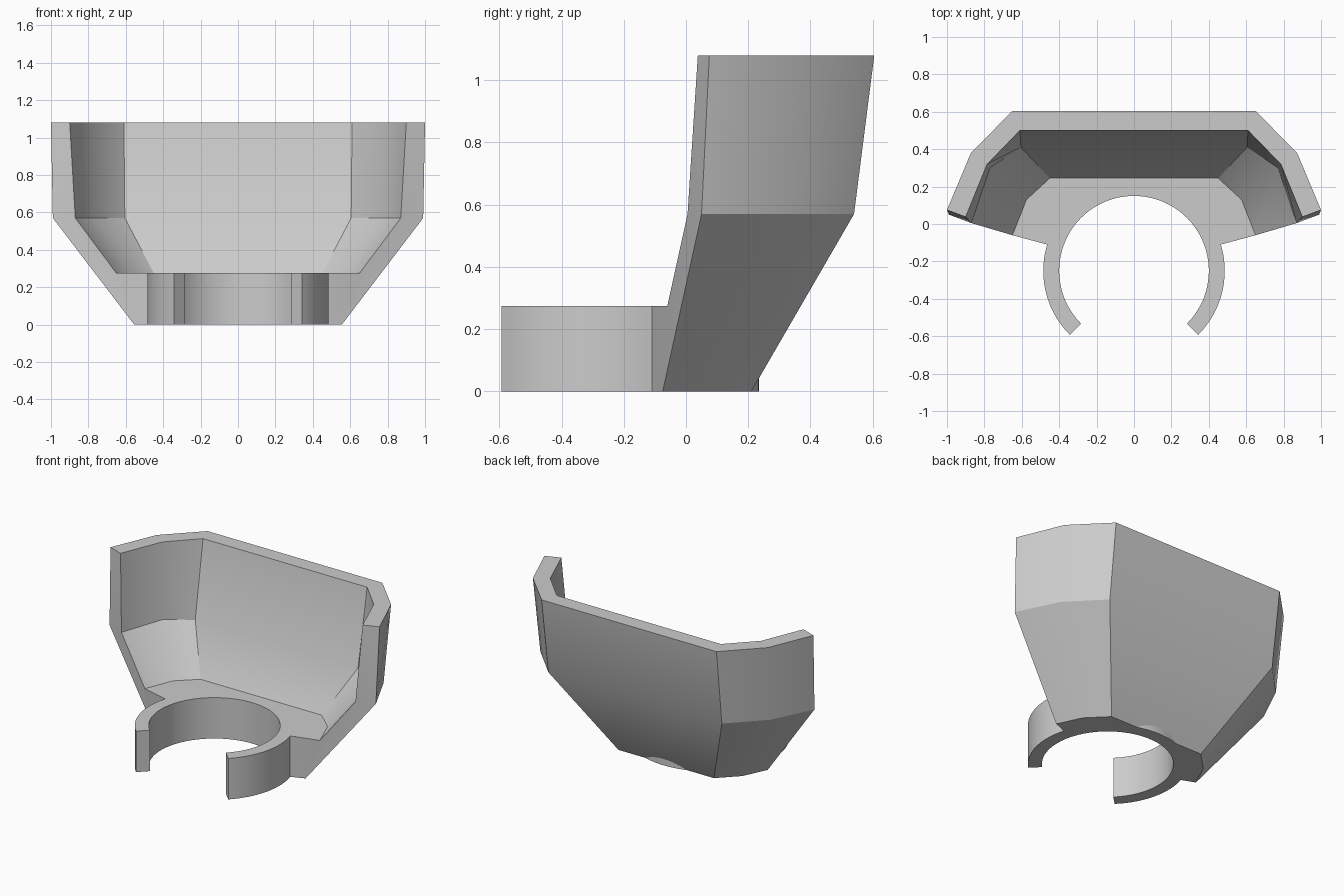
import bpy, bmesh, math

if "Cube" in bpy.data.objects:
    bpy.data.objects.remove(bpy.data.objects["Cube"])

CX, CY = 0.0, -0.25          # collar centre
R_IN, R_OUT = 0.40, 0.485    # collar radii
FLOOR = 0.275                # floor thickness and collar height
ATTACH = math.radians(16.8)  # where the arms leave the floor
TIP = math.radians(-45)      # where the arms end

grey = bpy.data.materials.new("plain grey")
grey.diffuse_color = (0.6, 0.6, 0.6, 1)
grey.use_nodes = True
grey.node_tree.nodes["Principled BSDF"].inputs["Base Color"].default_value = grey.diffuse_color


def arc(radius, a0, a1, n):
    """Points (x, y) along a collar arc."""
    return [(CX + radius * math.cos(a0 + (a1 - a0) * i / n),
             CY + radius * math.sin(a0 + (a1 - a0) * i / n)) for i in range(n + 1)]


def finish(bm, name):
    bmesh.ops.recalc_face_normals(bm, faces=bm.faces)
    mesh = bpy.data.meshes.new(name)
    bm.to_mesh(mesh)
    bm.free()
    mesh.materials.append(grey)
    obj = bpy.data.objects.new(name, mesh)
    bpy.context.collection.objects.link(obj)
    bpy.ops.object.select_all(action='DESELECT')
    obj.select_set(True)
    bpy.context.view_layer.objects.active = obj
    bpy.ops.object.shade_smooth_by_angle(angle=math.radians(30))
    return obj


def collar_piece(name, r0, r1, a0, a1, n, height):
    """Extruded ring sector standing on the ground."""
    bm = bmesh.new()
    inner, outer = arc(r0, a0, a1, n), arc(r1, a0, a1, n)
    outline = outer + inner[::-1]
    low = [bm.verts.new((x, y, 0)) for x, y in outline]
    high = [bm.verts.new((x, y, height)) for x, y in outline]
    count = len(outline)
    for i in range(count):
        j = (i + 1) % count
        bm.faces.new((low[i], low[j], high[j], high[i]))
    bm.faces.new(high)
    bm.faces.new(low[::-1])
    return finish(bm, name)


# Hopper: wall sections as right-half points (front, side, back corner)
outer_rows = [
    (0.00, [(0.555, -0.075), (0.48, 0.085), (0.355, 0.21)]),
    (0.57, [(0.99, 0.05), (0.855, 0.325), (0.645, 0.54)]),
    (1.08, [(1.00, 0.075), (0.872, 0.38), (0.65, 0.605)]),
]
inner_rows = [
    (FLOOR, [(0.65, -0.06), (0.575, 0.13), (0.45, 0.245)]),
    (0.57, [(0.87, 0.005), (0.77, 0.30), (0.605, 0.41)]),
    (1.08, [(0.90, 0.038), (0.785, 0.32), (0.61, 0.50)]),
]

bm = bmesh.new()


def section(row):
    z, pts = row
    full = pts + [(-x, y) for x, y in reversed(pts)]
    return [bm.verts.new((x, y, z)) for x, y in full]


outer = [section(r) for r in outer_rows]
inner = [section(r) for r in inner_rows]
for rows in (outer, inner):
    for a, b in zip(rows, rows[1:]):
        for i in range(5):
            bm.faces.new((a[i], a[i + 1], b[i + 1], b[i]))
for i in range(5):  # rim
    bm.faces.new((outer[2][i], outer[2][i + 1], inner[2][i + 1], inner[2][i]))

# Floor slab with the round opening
opening = arc(R_IN, math.pi - ATTACH, ATTACH, 48)
left, right = arc(R_OUT, math.pi - ATTACH, ATTACH, 1)
edge = [left] + opening + [right]
top = [bm.verts.new((x, y, FLOOR)) for x, y in edge]
bottom = [bm.verts.new((x, y, 0)) for x, y in edge]
bm.faces.new(inner[0] + top)
bm.faces.new(outer[0] + bottom)
for i in range(1, len(edge) - 2):
    bm.faces.new((bottom[i], bottom[i + 1], top[i + 1], top[i]))

# Front ends of the walls
for i, k in ((0, -1), (5, 0)):
    bm.faces.new((inner[2][i], inner[1][i], outer[1][i], outer[2][i]))
    bm.faces.new((inner[1][i], inner[0][i], outer[0][i], outer[1][i]))
    bm.faces.new((inner[0][i], top[k], bottom[k], outer[0][i]))
finish(bm, "hopper")

# Clip arms, and the sliver of collar showing behind the hopper
collar_piece("right_arm", R_IN, R_OUT, TIP, ATTACH, 20, FLOOR)
collar_piece("left_arm", R_IN, R_OUT, math.pi - ATTACH, math.pi - TIP, 20, FLOOR)
collar_piece("collar_back", R_IN + 0.02, R_OUT,
             math.radians(60), math.radians(120), 20, 0.1)
